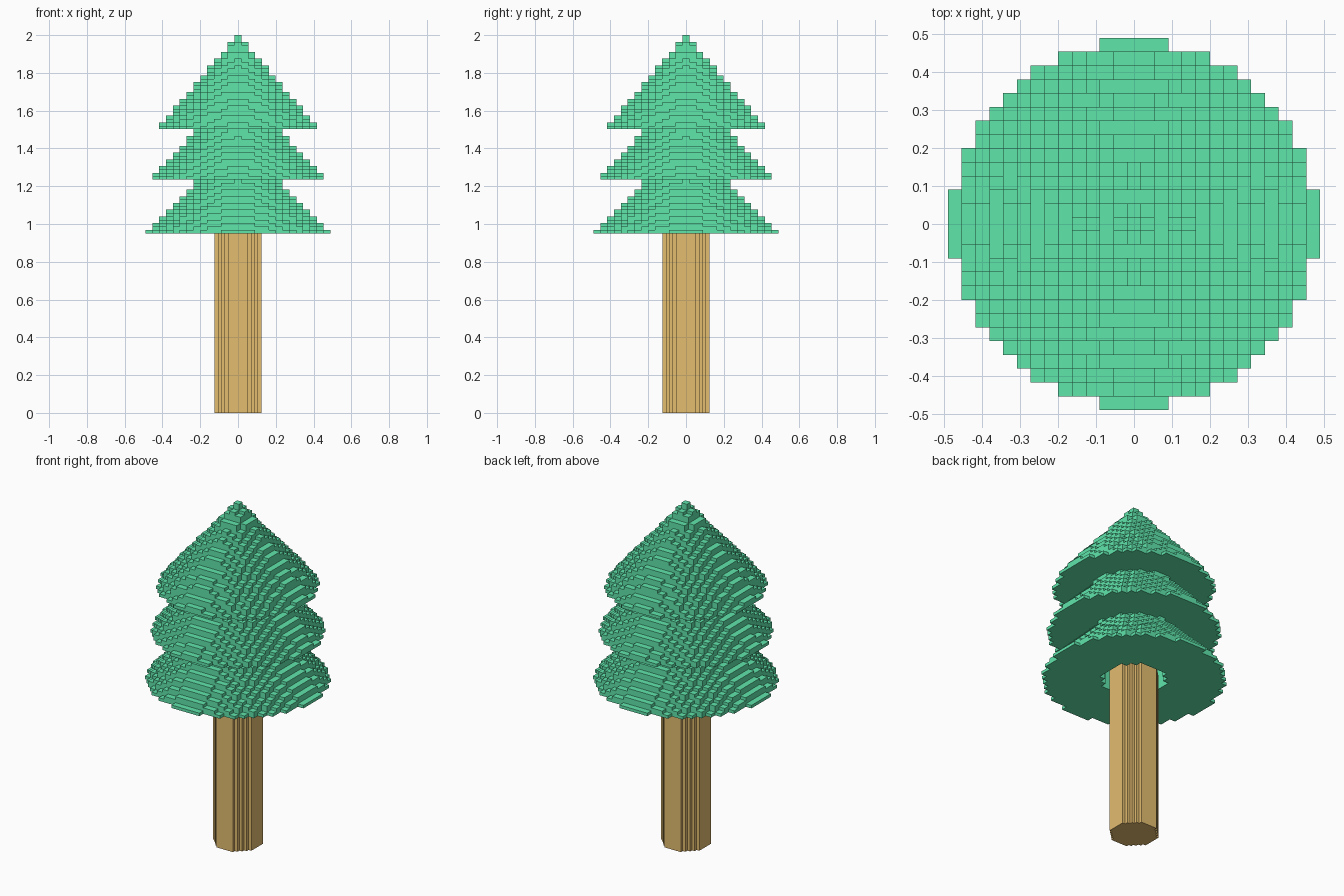
import bpy

if "Cube" in bpy.data.objects:
    bpy.data.objects.remove(bpy.data.objects["Cube"])

H = (2.0 - 0.951) / 59      # foliage layer height
U = 0.98 / 27               # foliage cell width
BASE = 0.951


def disc(radius, off=0.0):
    """Grid cells whose centres lie inside a circle."""
    n = int(radius) + 2
    return {(x, y) for x in range(-n, n + 1) for y in range(-n, n + 1)
            if (x + off) ** 2 + (y + off) ** 2 <= radius ** 2}


def voxel_object(name, cells, size, origin, color):
    """Mesh of only the exposed faces of a set of grid cells."""
    verts, faces, index = [], [], {}

    def vert(p):
        if p not in index:
            index[p] = len(verts)
            verts.append([origin[i] + p[i] * size[i] for i in range(3)])
        return index[p]

    for c in cells:
        for axis in range(3):
            a, b = (axis + 1) % 3, (axis + 2) % 3
            for side in (0, 1):
                nb = list(c)
                nb[axis] += 2 * side - 1
                if tuple(nb) in cells:
                    continue
                quad = []
                for da, db in ((0, 0), (1, 0), (1, 1), (0, 1)):
                    p = list(c)
                    p[axis] += side
                    p[a] += da
                    p[b] += db
                    quad.append(vert(tuple(p)))
                faces.append(quad if side else quad[::-1])
    mesh = bpy.data.meshes.new(name)
    mesh.from_pydata(verts, [], faces)
    obj = bpy.data.objects.new(name, mesh)
    bpy.context.collection.objects.link(obj)
    mat = bpy.data.materials.new(name + "_colour")
    mat.diffuse_color = color
    mat.use_nodes = True
    mat.node_tree.nodes["Principled BSDF"].inputs["Base Color"].default_value = mat.diffuse_color
    mesh.materials.append(mat)
    return obj


# Foliage: three stacked stepped cones joined on one grid
foliage = set()
for start, radius in ((0, 13.5), (16, 12.75), (31, 11.8)):
    for k in range(28):
        r = radius * (1 - (k + 0.5) / 28)
        foliage |= {(x, y, start + k) for x, y in disc(r)}

# Socket around the trunk, open underneath
foliage -= {(x, y, k) for k in range(10) for x, y in disc(4.6)}
voxel_object("foliage", foliage, (U, U, H), (-U / 2, -U / 2, BASE),
             (0.115, 0.79, 0.41, 1))

# Trunk: round stepped column reaching into the socket
trunk = {(x, y, 0) for x, y in disc(7, 0.5)}
voxel_object("trunk", trunk, (H, H, BASE + 3 * H), (0, 0, 0),
             (0.78, 0.51, 0.16, 1))
